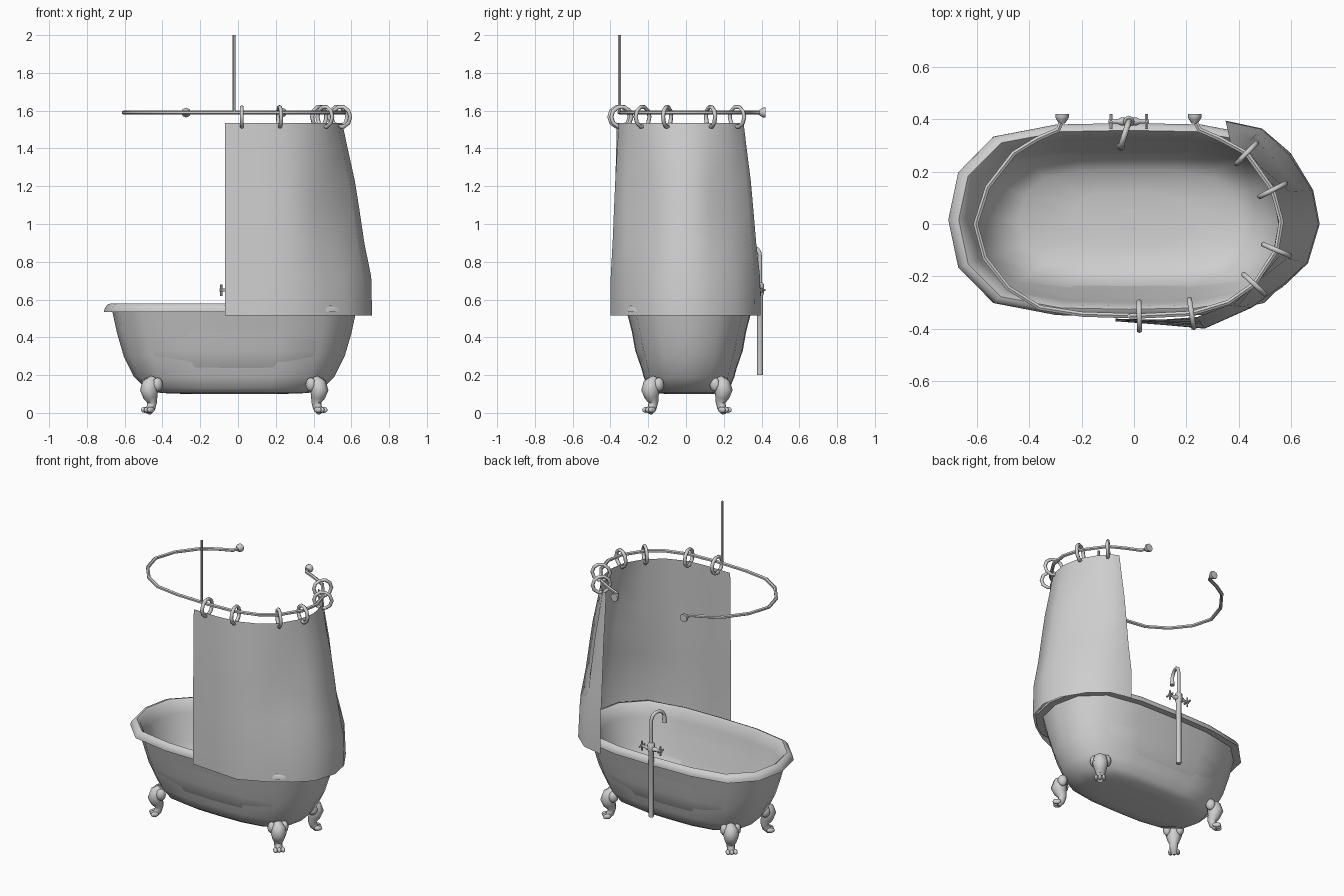
import bpy
import math
from math import cos, sin, pi, radians
from mathutils import Vector

if "Cube" in bpy.data.objects:
    bpy.data.objects.remove(bpy.data.objects["Cube"], do_unlink=True)

GREY = (0.62, 0.62, 0.62, 1)
mat = bpy.data.materials.new("light_grey")
mat.use_nodes = True
mat.diffuse_color = GREY
mat.node_tree.nodes["Principled BSDF"].inputs["Base Color"].default_value = GREY


def finish(obj, name, angle=50):
    obj.name = name
    obj.data.materials.append(mat)
    bpy.ops.object.select_all(action="DESELECT")
    obj.select_set(True)
    bpy.context.view_layer.objects.active = obj
    bpy.ops.object.shade_smooth_by_angle(angle=radians(angle))
    return obj


def loft(name, rings, closed=True, caps=True, angle=50):
    """Skin a list of equally long point rings."""
    n = len(rings[0])
    verts = [tuple(p) for ring in rings for p in ring]
    faces = []
    for r in range(len(rings) - 1):
        for i in range(n if closed else n - 1):
            j = (i + 1) % n
            faces.append((r * n + i, r * n + j, (r + 1) * n + j, (r + 1) * n + i))
    if caps:
        faces.append(tuple(reversed(range(n))))
        faces.append(tuple(range(len(verts) - n, len(verts))))
    mesh = bpy.data.meshes.new(name)
    mesh.from_pydata(verts, [], faces)
    obj = bpy.data.objects.new(name, mesh)
    bpy.context.collection.objects.link(obj)
    return finish(obj, name, angle)


def tube(name, path, radii, ref=(0, 0, 1), sides=8, flat=1):
    """Round tube along a path; ref is a direction never parallel to it."""
    path = [Vector(p) for p in path]
    if not isinstance(radii, (list, tuple)):
        radii = [radii] * len(path)
    rings = []
    for i, p in enumerate(path):
        t = (path[min(i + 1, len(path) - 1)] - path[max(i - 1, 0)]).normalized()
        b = t.cross(Vector(ref)).normalized()
        n = b.cross(t)
        rings.append([p + radii[i] * (n * cos(a) + b * sin(a) * flat)
                      for a in (2 * pi * k / sides for k in range(sides))])
    return loft(name, rings)


def ball(name, loc, scale, turn=0):
    bpy.ops.mesh.primitive_uv_sphere_add(segments=10, ring_count=6, location=loc,
                                         rotation=(0, 0, turn))
    obj = bpy.context.object
    obj.scale = scale
    return finish(obj, name)


# Bathtub: one many-sided oval, scaled at each height, outside then inside
quarter = [(1, 0), (.945, .49), (.75, .86), (.4, .985), (0, 1)]
oval = quarter + [(-x, y) for x, y in quarter[3::-1]]
oval += [(x, -y) for x, y in oval[-2:0:-1]]
CX, CY = -.02, .016
sections = [(.25, .12, .1), (.39, .18, .105), (.47, .215, .13), (.53, .24, .19),
            (.585, .27, .3), (.62, .3, .42), (.645, .33, .535),
            (.69, .37, .535), (.685, .37, .555), (.67, .355, .575), (.65, .342, .58),
            (.632, .33, .565), (.605, .315, .5), (.57, .285, .33), (.5, .24, .2),
            (.42, .19, .155), (.22, .1, .135)]
loft("bathtub", [[(CX + x * l, CY + y * w, z) for x, y in oval] for l, w, z in sections])

# Drain
for name, r, z in (("drain_flange", .048, .139), ("drain_plug", .03, .143)):
    tube(name, [(CX, CY, .13), (CX, CY, z)], r, ref=(1, 0, 0), sides=6)

# Clawed feet, turned outward at the four corners
for side, sx, x in (("right", -1, -.455), ("left", 1, .415)):
    for end, sy in (("front", -1), ("back", 1)):
        turn = math.atan2(sy, sx)
        out = Vector((cos(turn), sin(turn), 0))
        across = Vector((-out.y, out.x, 0))
        base = Vector((x, .005 + sy * .178, 0))
        name = end + "_" + side + "_foot"

        def at(o, z, s=0):
            return base + out * o + across * s + Vector((0, 0, z))

        tube(name, [at(-.01, .18), at(.012, .155), at(.022, .12), at(.012, .085),
                    at(.0, .055), at(.008, .028), at(.03, .004)],
             [.025, .044, .048, .038, .026, .024, .02], ref=across)
        for s in (-1, 1):
            ball(name + "_lobe", at(-.004, .15, s * .038), (.03, .026, .037), turn)
        for s in (-1, 0, 1):
            ball(name + "_toe", at(.032, .016, s * .023), (.026, .013, .016), turn)

# Curtain rail: open loop with two wall brackets
RAIL_Z = 1.59
rail = [(-.275, .40), (-.29, .36), (-.37, .325), (-.46, .27), (-.56, .14), (-.605, 0),
        (-.57, -.13), (-.48, -.245), (-.36, -.32), (-.2, -.345), (.02, -.352),
        (.22, -.342), (.36, -.3), (.46, -.23), (.545, -.1), (.563, .01), (.53, .13),
        (.43, .27), (.33, .325), (.25, .36), (.232, .40)]
tube("curtain_rail", [(x, y, RAIL_Z) for x, y in rail], .011, sides=6)
for x in (rail[0][0], rail[-1][0]):
    tube("rail_bracket", [(x, y, RAIL_Z) for y in (.385, .4, .408, .42)],
         [.012, .022, .026, .026])
tube("ceiling_pole", [(CX, -.352, RAIL_Z), (CX, -.352, 2)], .008, ref=(1, 0, 0), sides=6)

# Curtain rings, square to the rail
for i in (10, 11, 13, 14, 16, 17):
    (ax, ay), (bx, by) = rail[i - 1], rail[i + 1]
    bpy.ops.mesh.primitive_torus_add(
        major_segments=10, minor_segments=6, major_radius=.054, minor_radius=.011,
        location=(*rail[i], 1.567),
        rotation=(pi / 2, 0, math.atan2(by - ay, bx - ax) + pi / 2))
    finish(bpy.context.object, "curtain_ring", 70)

# Curtain: a sheet spreading from the rail to the outside of the tub
top = [(-.07, -.362), (.1, -.366), (.24, -.356), (.36, -.31), (.46, -.235), (.53, -.12),
       (.552, 0), (.53, .12), (.47, .22), (.41, .285), (.37, .305)]
low = [(-.07, -.372), (.1, -.385), (.27, -.4), (.45, -.32), (.57, -.24), (.665, -.15),
       (.71, 0), (.685, .13), (.6, .27), (.49, .365), (.35, .395)]
rows = []
for z, spread, fold in ((.515, 1, 0), (.72, .97, .005), (.9, .74, .03), (1.07, .58, .045),
                        (1.23, .42, .04), (1.4, .18, .015), (1.535, 0, 0)):
    row = []
    for i, (a, b) in enumerate(zip(top, low)):
        p = Vector(a).lerp(Vector(b), spread)
        if i in (4, 8):
            p -= p.normalized() * fold
        row.append((p.x, p.y, z))
    rows.append(row)
loft("curtain", rows, closed=False, caps=False)

# Freestanding tap: supply pipe, gooseneck spout and cross handles
TX, TY, TZ = -.02, .392, .65
tube("supply_pipe", [(TX, TY, z) for z in (.2, .62, .64, .68, .69)],
     [.016, .016, .022, .022, .013], ref=(1, 0, 0))
way = Vector((-.3, -.95, 0)).normalized()
foot = Vector((TX, TY, 0))
neck = [foot + Vector((0, 0, z)) for z in (.68, .77)]
neck += [foot + way * (.05 - .05 * cos(a)) + Vector((0, 0, .83 + .05 * sin(a)))
         for a in (pi * k / 8 for k in range(9))]
neck.append(neck[-1] + Vector((0, 0, -.035)))
tube("spout", neck, [.011] * (len(neck) - 2) + [.012, .016], ref=(way.y, -way.x, 0))
for s in (-1, 1):
    tube("handle_stem", [(TX + s * d, TY, TZ) for d in (0, .03, .045, .078)],
         [.016, .015, .008, .008])
    hx = TX + s * .068
    tube("handle_cross", [(hx, TY - .028, TZ), (hx, TY + .028, TZ)], .006, sides=6)
    tube("handle_cross", [(hx, TY, TZ - .03), (hx, TY, TZ + .03)], .006,
         ref=(1, 0, 0), sides=6)
